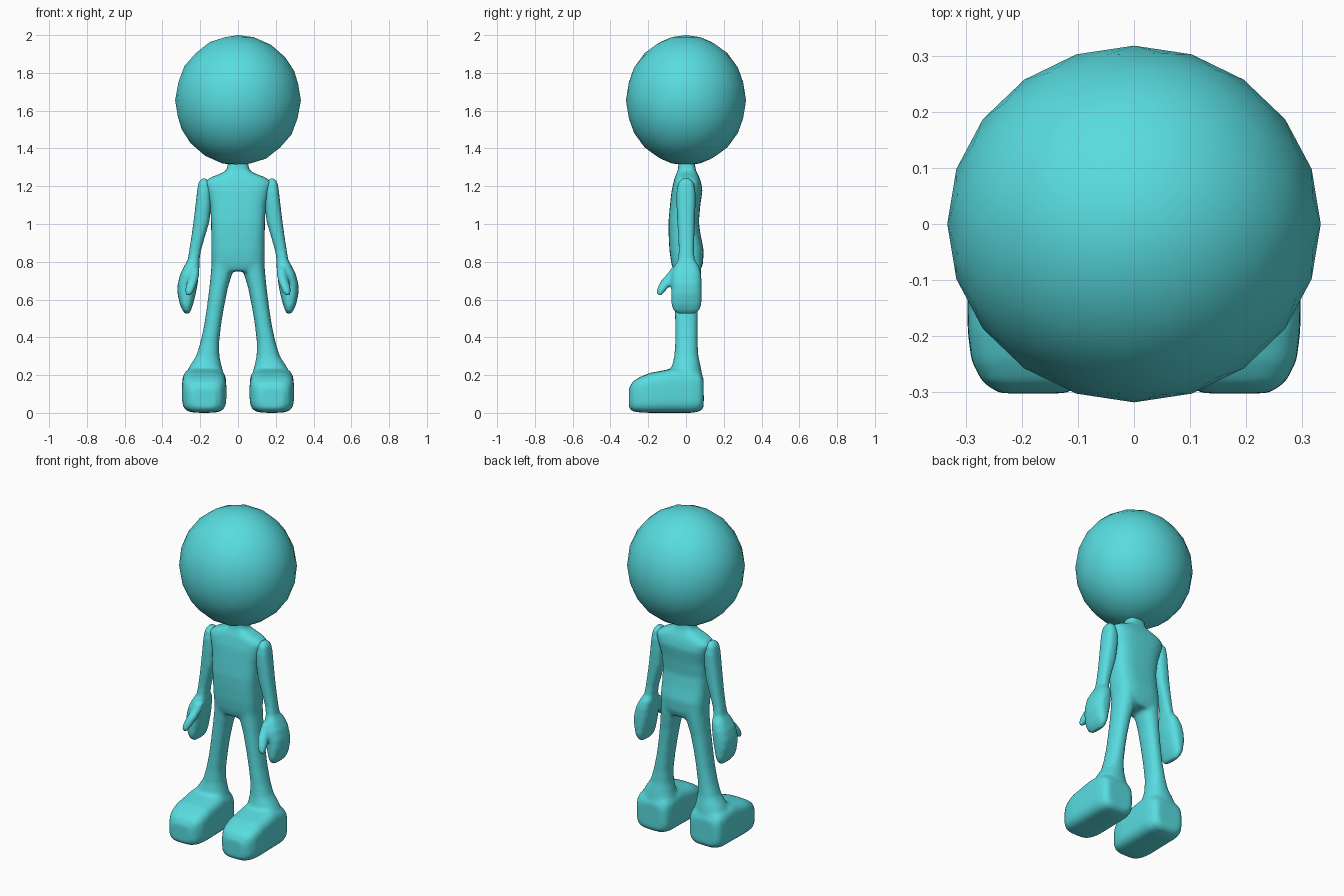
import bpy, bmesh, math

mat = bpy.data.materials.new("turquoise")
mat.diffuse_color = (0.098, 0.716, 0.745, 1)


def loft(bm, rings, side=1, power=2.0, axis="z", n=28):
    """Closed tube through rings (a0, a1, b0, b1, c): extents on two axes, position on the third."""
    loops = []
    for a0, a1, b0, b1, c in rings:
        loop = []
        for i in range(n):
            t = 2 * math.pi * i / n
            u, v = math.cos(t), math.sin(t)
            u = math.copysign(abs(u) ** (2 / power), u)
            v = math.copysign(abs(v) ** (2 / power), v)
            x = side * (a0 + a1) / 2 + (a1 - a0) / 2 * u
            w = (b0 + b1) / 2 + (b1 - b0) / 2 * v
            loop.append(bm.verts.new((x, w, c) if axis == "z" else (x, c, w)))
        loops.append(loop)
    faces = [bm.faces.new(loops[0]), bm.faces.new(loops[-1])]
    for p, q in zip(loops, loops[1:]):
        for i in range(n):
            j = (i + 1) % n
            faces.append(bm.faces.new((p[i], p[j], q[j], q[i])))
    bmesh.ops.recalc_face_normals(bm, faces=faces)


def finish(bm, name, voxel=0, smooth=0):
    me = bpy.data.meshes.new(name)
    bm.to_mesh(me)
    bm.free()
    ob = bpy.data.objects.new(name, me)
    bpy.context.collection.objects.link(ob)
    me.materials.append(mat)
    me.shade_smooth()
    if voxel:  # fuse overlapping tubes into one soft skin
        r = ob.modifiers.new("fuse", "REMESH")
        r.mode = "VOXEL"
        r.voxel_size = voxel
        r.use_smooth_shade = True
        s = ob.modifiers.new("soften", "SMOOTH")
        s.factor = 0.5
        s.iterations = smooth
    return ob


# Head: coarse, slightly flattened ball
bm = bmesh.new()
bmesh.ops.create_icosphere(bm, subdivisions=3, radius=1)
for v in bm.verts:
    v.co = (v.co.x * 0.333, v.co.y * 0.318, 1.655 + v.co.z * 0.345)
finish(bm, "head")

# Body: torso with neck, two legs and two feet fused together
bm = bmesh.new()
loft(bm, [
    (-0.11, 0.11, -0.065, 0.075, 0.75),
    (-0.14, 0.14, -0.078, 0.09, 0.79),
    (-0.142, 0.142, -0.088, 0.094, 0.86),
    (-0.142, 0.142, -0.092, 0.078, 0.94),
    (-0.143, 0.143, -0.093, 0.068, 1.01),
    (-0.148, 0.148, -0.085, 0.076, 1.1),
    (-0.168, 0.168, -0.076, 0.088, 1.18),
    (-0.18, 0.18, -0.066, 0.08, 1.22),
    (-0.15, 0.15, -0.06, 0.072, 1.245),
    (-0.09, 0.09, -0.05, 0.06, 1.268),
    (-0.06, 0.06, -0.042, 0.052, 1.285),
    (-0.052, 0.052, -0.04, 0.045, 1.335),
], power=3)
for s in (-1, 1):
    loft(bm, [
        (0.015, 0.138, -0.07, 0.085, 0.82),
        (0.03, 0.144, -0.066, 0.08, 0.74),
        (0.054, 0.152, -0.062, 0.07, 0.66),
        (0.076, 0.166, -0.06, 0.064, 0.55),
        (0.09, 0.18, -0.058, 0.062, 0.46),
        (0.1, 0.2, -0.058, 0.062, 0.37),
        (0.098, 0.222, -0.062, 0.066, 0.3),
        (0.086, 0.258, -0.075, 0.078, 0.245),
        (0.072, 0.282, -0.085, 0.088, 0.19),
        (0.068, 0.288, -0.085, 0.09, 0.1),
    ], s, power=2.3)
    loft(bm, [
        (0.1, 0.26, 0.03, 0.18, 0.094),
        (0.075, 0.285, 0.008, 0.215, 0.075),
        (0.064, 0.294, 0.0, 0.23, 0.03),
        (0.062, 0.296, 0.0, 0.24, -0.05),
        (0.061, 0.297, 0.0, 0.225, -0.12),
        (0.061, 0.297, 0.0, 0.212, -0.19),
        (0.068, 0.29, 0.002, 0.19, -0.245),
        (0.088, 0.27, 0.008, 0.165, -0.283),
        (0.12, 0.24, 0.025, 0.13, -0.302),
    ], s, power=4, axis="y")
finish(bm, "body", 0.01, 10)

# Arms with mitten hands and thumbs
for s, label in ((-1, "left"), (1, "right")):
    bm = bmesh.new()
    loft(bm, [
        (0.165, 0.195, -0.022, 0.022, 1.24),
        (0.15, 0.21, -0.042, 0.042, 1.215),
        (0.142, 0.217, -0.05, 0.05, 1.17),
        (0.142, 0.225, -0.05, 0.05, 1.1),
        (0.152, 0.236, -0.046, 0.047, 1.01),
        (0.176, 0.247, -0.041, 0.044, 0.93),
        (0.196, 0.258, -0.038, 0.042, 0.86),
        (0.204, 0.266, -0.042, 0.046, 0.81),
        (0.204, 0.286, -0.062, 0.07, 0.775),
        (0.208, 0.306, -0.076, 0.08, 0.735),
        (0.214, 0.32, -0.078, 0.083, 0.68),
        (0.224, 0.32, -0.078, 0.083, 0.63),
        (0.238, 0.308, -0.077, 0.081, 0.575),
        (0.248, 0.295, -0.068, 0.072, 0.545),
        (0.258, 0.28, -0.045, 0.05, 0.526),
    ], s, power=2.6)
    loft(bm, [
        (0.205, 0.255, -0.075, -0.01, 0.77),
        (0.205, 0.26, -0.1, -0.03, 0.735),
        (0.212, 0.268, -0.132, -0.06, 0.7),
        (0.225, 0.278, -0.15, -0.092, 0.665),
        (0.238, 0.28, -0.156, -0.115, 0.638),
        (0.25, 0.274, -0.15, -0.13, 0.622),
    ], s)
    finish(bm, label + "_arm", 0.008, 5)
